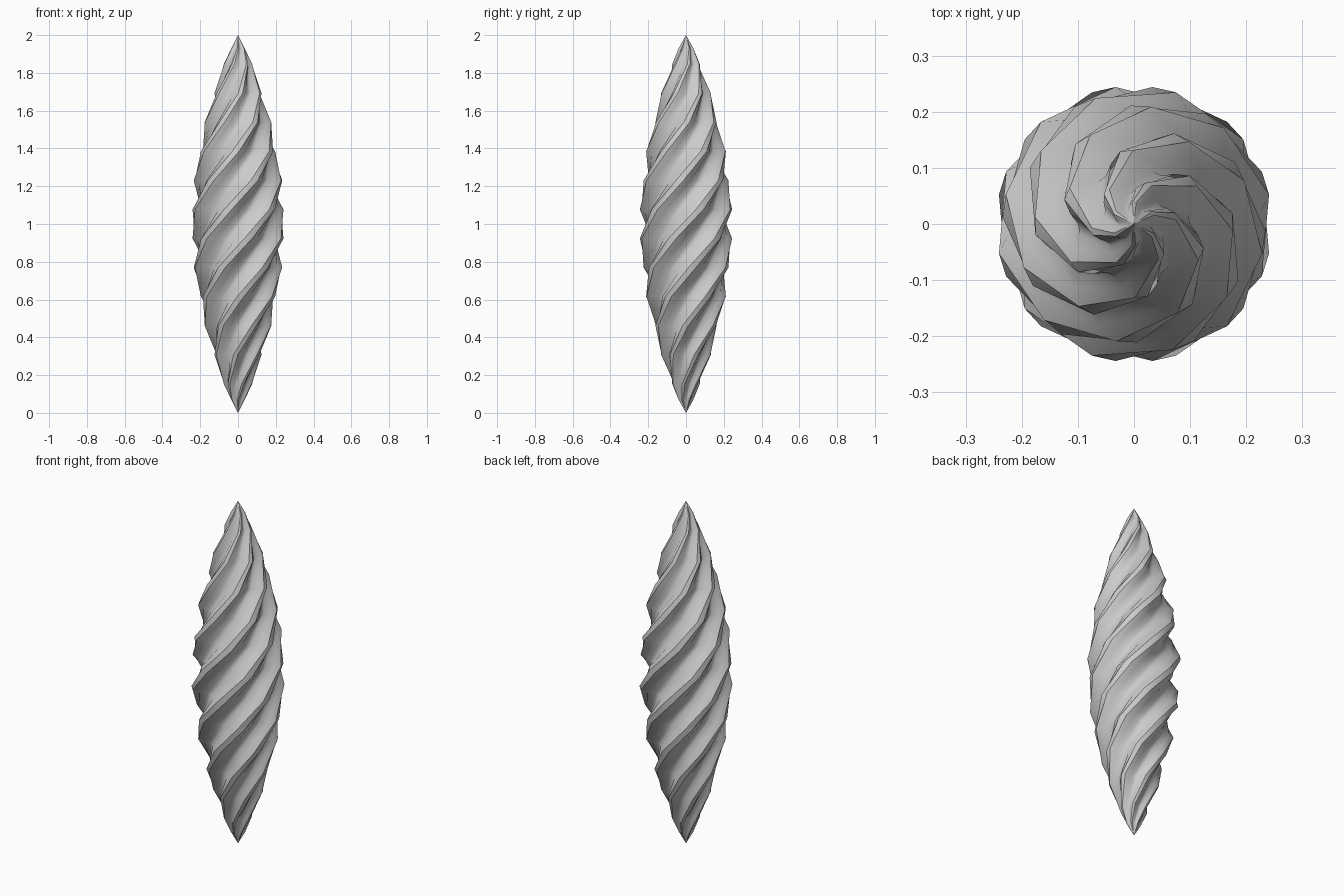
import bpy, bmesh, math

if "Cube" in bpy.data.objects:
    bpy.data.objects.remove(bpy.data.objects["Cube"])

RIDGES, SIDES, ROWS = 6, 36, 13
TURN = math.radians(450)       # total twist over the full height
MAX_R = 0.221                  # mean radius at the middle
RIPPLE = 0.14                  # ridge height relative to the radius

# ring heights from 0 to 1, with one extra ring near each tip
heights = [i / ROWS for i in range(1, ROWS)]
heights = [0.035] + heights + [0.965]

bm = bmesh.new()


def ring(t):
    """Six-lobed cross-section, rotated with height."""
    base = MAX_R * math.sin(math.pi * t) ** 0.85
    ripple = RIPPLE + 0.05 * (2 * t - 1) ** 2
    verts = []
    for k in range(SIDES):
        a = 2 * math.pi * k / SIDES
        r = base * (1 + ripple * math.sin(RIDGES * a))
        b = a + TURN * t
        verts.append(bm.verts.new((r * math.cos(b), r * math.sin(b), 2 * t)))
    return verts


rings = [ring(t) for t in heights]

# twisted side walls
for lo, hi in zip(rings, rings[1:]):
    for k in range(SIDES):
        n = (k + 1) % SIDES
        bm.faces.new((lo[k], lo[n], hi[n], hi[k]))

# pointed tips
bottom = bm.verts.new((0, 0, 0))
top = bm.verts.new((0, 0, 2))
for k in range(SIDES):
    n = (k + 1) % SIDES
    bm.faces.new((bottom, rings[0][n], rings[0][k]))
    bm.faces.new((top, rings[-1][k], rings[-1][n]))

bmesh.ops.recalc_face_normals(bm, faces=bm.faces)
mesh = bpy.data.meshes.new("twisted_spindle")
bm.to_mesh(mesh)
bm.free()
spindle = bpy.data.objects.new("twisted_spindle", mesh)
bpy.context.collection.objects.link(spindle)

# smooth shading with sharp ridges kept
bpy.context.view_layer.objects.active = spindle
spindle.select_set(True)
bpy.ops.object.shade_smooth_by_angle(angle=math.radians(40))
